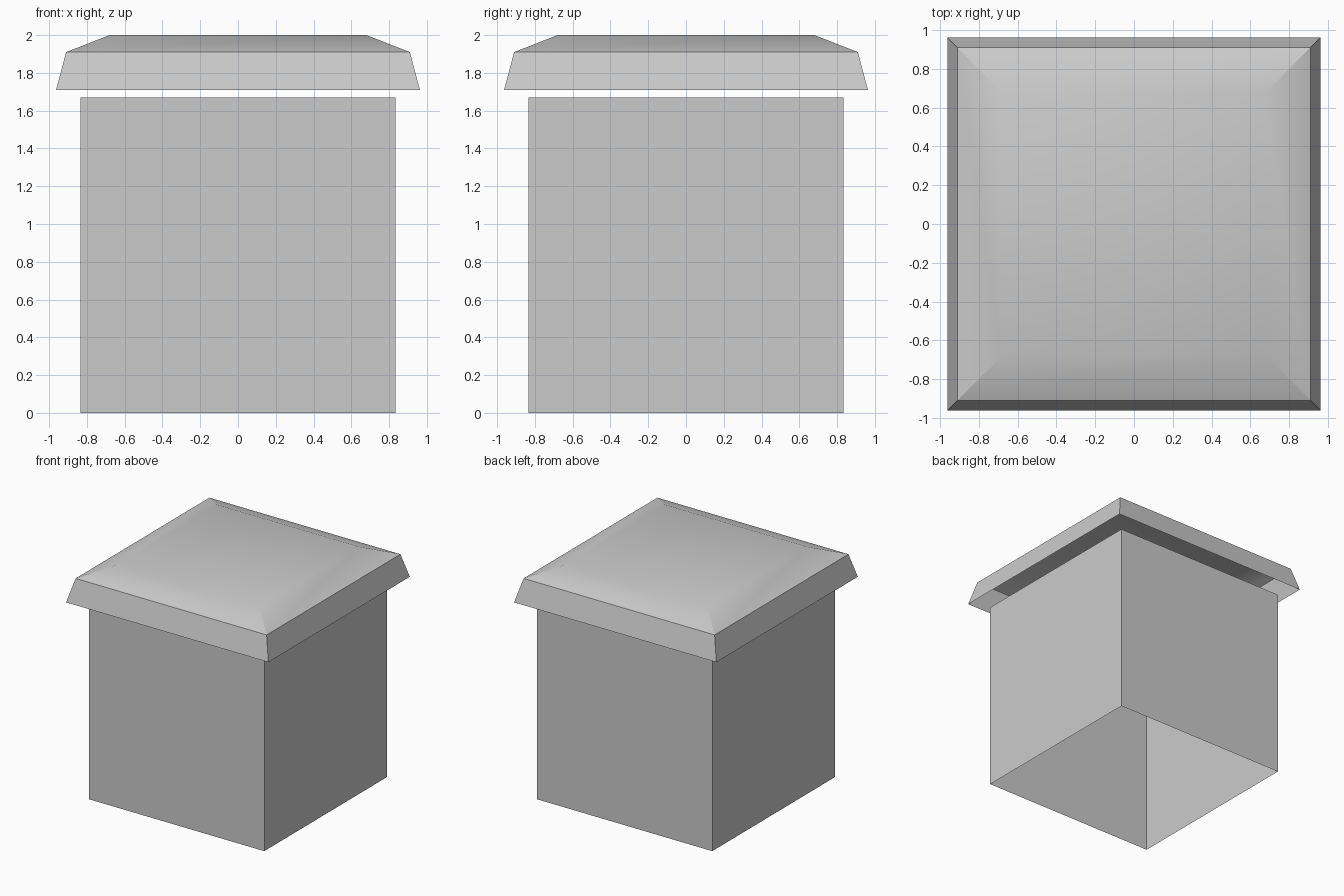
import bpy
import bmesh
import math

default = bpy.data.objects.get("Cube")
if default:
    bpy.data.objects.remove(default, do_unlink=True)

# One plain grey for everything
grey = bpy.data.materials.new("plain grey")
grey.use_nodes = True
colour = (0.6, 0.6, 0.6, 1)
grey.diffuse_color = colour
grey.node_tree.nodes["Principled BSDF"].inputs["Base Color"].default_value = colour


def square_shell(name, levels, capped):
    """Thin shell through square rings given as (half width, height), bottom up."""
    bm = bmesh.new()
    rings = [[bm.verts.new((sx * h, sy * h, z))
              for sx, sy in ((-1, -1), (1, -1), (1, 1), (-1, 1))]
             for h, z in levels]
    for low, high in zip(rings, rings[1:]):
        for i in range(4):
            j = (i + 1) % 4
            bm.faces.new((low[i], low[j], high[j], high[i]))
    if capped:
        bm.faces.new(rings[-1])
    mesh = bpy.data.meshes.new(name)
    bm.to_mesh(mesh)
    bm.free()
    mesh.materials.append(grey)
    obj = bpy.data.objects.new(name, mesh)
    bpy.context.collection.objects.link(obj)
    return obj


# Open-ended square body
square_shell("body", [(0.835, 0), (0.835, 1.67)], capped=False)

# Hollow lid floating just above: flared skirt, shallow slope, flat top
lid = square_shell("lid", [(0.963, 1.71), (0.91, 1.91), (0.68, 2.0)], capped=True)

# Soft shading over the top, crisp eave and hips
bpy.ops.object.select_all(action="DESELECT")
lid.select_set(True)
bpy.context.view_layer.objects.active = lid
bpy.ops.object.shade_smooth_by_angle(angle=math.radians(28))
